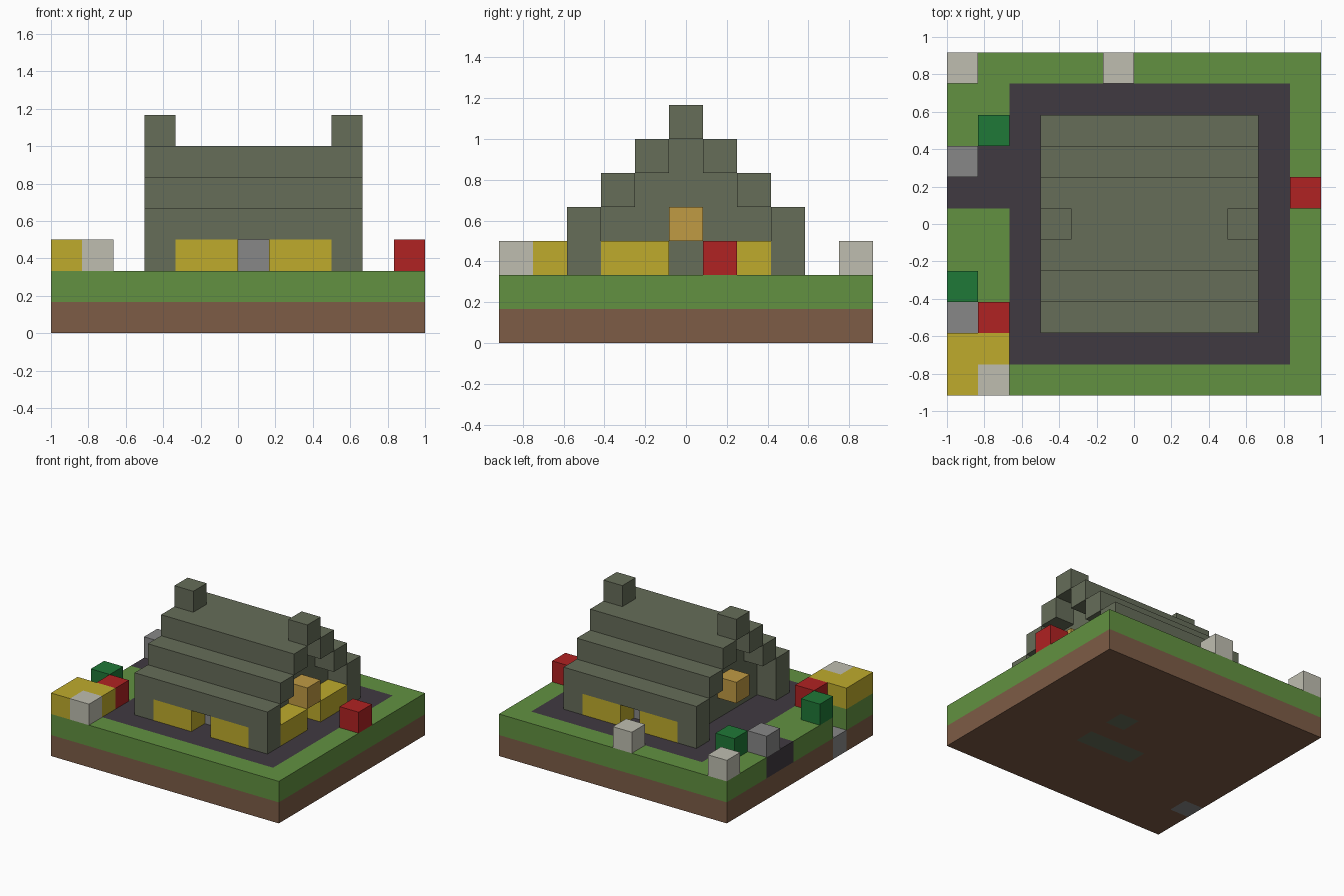
import bpy, bmesh
from mathutils import Vector

cube = bpy.data.objects.get("Cube")
if cube:
    bpy.data.objects.remove(cube, do_unlink=True)

U = 1 / 6            # edge of one block
NX, NY = 12, 11      # blocks along x and y


def linear(hex_code):
    out = []
    for n in (0, 2, 4):
        c = int(hex_code[n:n + 2], 16) / 255
        out.append(c / 12.92 if c <= 0.04045 else ((c + 0.055) / 1.055) ** 2.4)
    return (*out, 1.0)


def material(name, hex_code):
    m = bpy.data.materials.new(name)
    m.use_nodes = True
    m.diffuse_color = linear(hex_code)
    bsdf = m.node_tree.nodes["Principled BSDF"]
    bsdf.inputs["Base Color"].default_value = m.diffuse_color
    bsdf.inputs["Roughness"].default_value = 0.9
    return m


MATS = {
    "soil_brown": material("soil_brown", "7d5c46"),
    "grass_green": material("grass_green", "629141"),
    "path_charcoal": material("path_charcoal", "403a41"),
    "mossy_stone": material("mossy_stone", "666d59"),
    "stone_grey": material("stone_grey", "878787"),
    "flower_red": material("flower_red", "b02222"),
    "leaf_green": material("leaf_green", "1f7837"),
    "straw_yellow": material("straw_yellow", "bfab2c"),
    "pale_stone": material("pale_stone", "bfbeb0"),
    "lamp_amber": material("lamp_amber", "c09b44"),
}

blocks = {}      # block position -> part name
part_mat = {}    # part name -> colour name


def fill(part, colour, xs, ys, zs):
    """Fill an inclusive range of blocks; later parts replace earlier ones."""
    part_mat[part] = colour
    for i in range(xs[0], xs[-1] + 1):
        for j in range(ys[0], ys[-1] + 1):
            for k in range(zs[0], zs[-1] + 1):
                blocks[i, j, k] = part


# Ground: soil, grass, paved yard and the path leading in
fill("soil", "soil_brown", (0, NX - 1), (0, NY - 1), [0])
fill("grass", "grass_green", (0, NX - 1), (0, NY - 1), [1])
fill("paved_yard", "path_charcoal", (2, 10), (1, 9), [1])
fill("entrance_path", "path_charcoal", (0, 1), (6, 7), [1])

# Stones set in the soil, one of them open to the air in a notch
fill("buried_mossy_stones", "mossy_stone", (5, 7), [4], [0])
fill("buried_mossy_stones", "mossy_stone", [7], [6], [0])
fill("notch_stone", "stone_grey", [0], [2], [0])
del blocks[0, 2, 1]

# Inner walls, stepped to follow the roof
for step in range(3):
    fill("house_walls", "mossy_stone", (4, 8), (3 + step, 7 - step), (2, 3 + step))
fill("house_walls", "mossy_stone", (4, 8), (3, 7), (2, 3))

# Stepped roof, eaves, corner posts and end caps, mirrored front to back
for j, side in ((2, 1), (8, -1)):
    for step in range(3):
        fill("roof", "mossy_stone", (3, 9), [j + side * step], [3 + step])
    for i in (3, 9):
        fill("corner_posts", "mossy_stone", [i], [j], [2])
    for first in (4, 7):
        fill("hay_under_eaves", "straw_yellow", (first, first + 1), [j], [2])
    fill("doors", "stone_grey", [6], [j + side], [2])
for i in (3, 9):
    fill("ridge_caps", "mossy_stone", [i], [5], [6])
    fill("gable_lamps", "lamp_amber", [i], [5], [3])
for first in (3, 6):
    fill("hay_by_gable", "straw_yellow", [9], (first, first + 1), [2])

# Loose blocks around the garden
fill("corner_hay", "straw_yellow", (0, 1), (0, 1), [2])
for i, j in ((1, 0), (0, 10), (5, 10)):
    fill("pale_blocks", "pale_stone", [i], [j], [2])
for i, j in ((1, 2), (11, 6)):
    fill("flowers", "flower_red", [i], [j], [2])
for i, j in ((0, 3), (1, 8)):
    fill("bushes", "leaf_green", [i], [j], [2])
fill("path_stone", "stone_grey", [0], [7], [2])


def build(part):
    """Make one object from the exposed sides of a part's blocks."""
    bm = bmesh.new()
    for cell, owner in blocks.items():
        if owner != part:
            continue
        centre = Vector(cell) + Vector((0.5, 0.5, 0.5))
        for axis in range(3):
            for sign in (-1, 1):
                n = Vector((0, 0, 0))
                n[axis] = sign
                if tuple(int(c + d) for c, d in zip(cell, n)) in blocks:
                    continue
                a = Vector((n.z, n.x, n.y)) / 2
                b = n.cross(a)
                mid = centre + n / 2
                corners = (mid - a - b, mid + a - b, mid + a + b, mid - a + b)
                bm.faces.new([bm.verts.new(((p.x - NX / 2) * U, (p.y - NY / 2) * U, p.z * U))
                              for p in corners])
    bmesh.ops.remove_doubles(bm, verts=bm.verts, dist=0.001)
    bm.normal_update()
    bmesh.ops.dissolve_limit(bm, angle_limit=0.01, verts=bm.verts, edges=bm.edges)
    mesh = bpy.data.meshes.new(part)
    bm.to_mesh(mesh)
    bm.free()
    mesh.materials.append(MATS[part_mat[part]])
    bpy.context.collection.objects.link(bpy.data.objects.new(part, mesh))


for part in part_mat:
    build(part)
